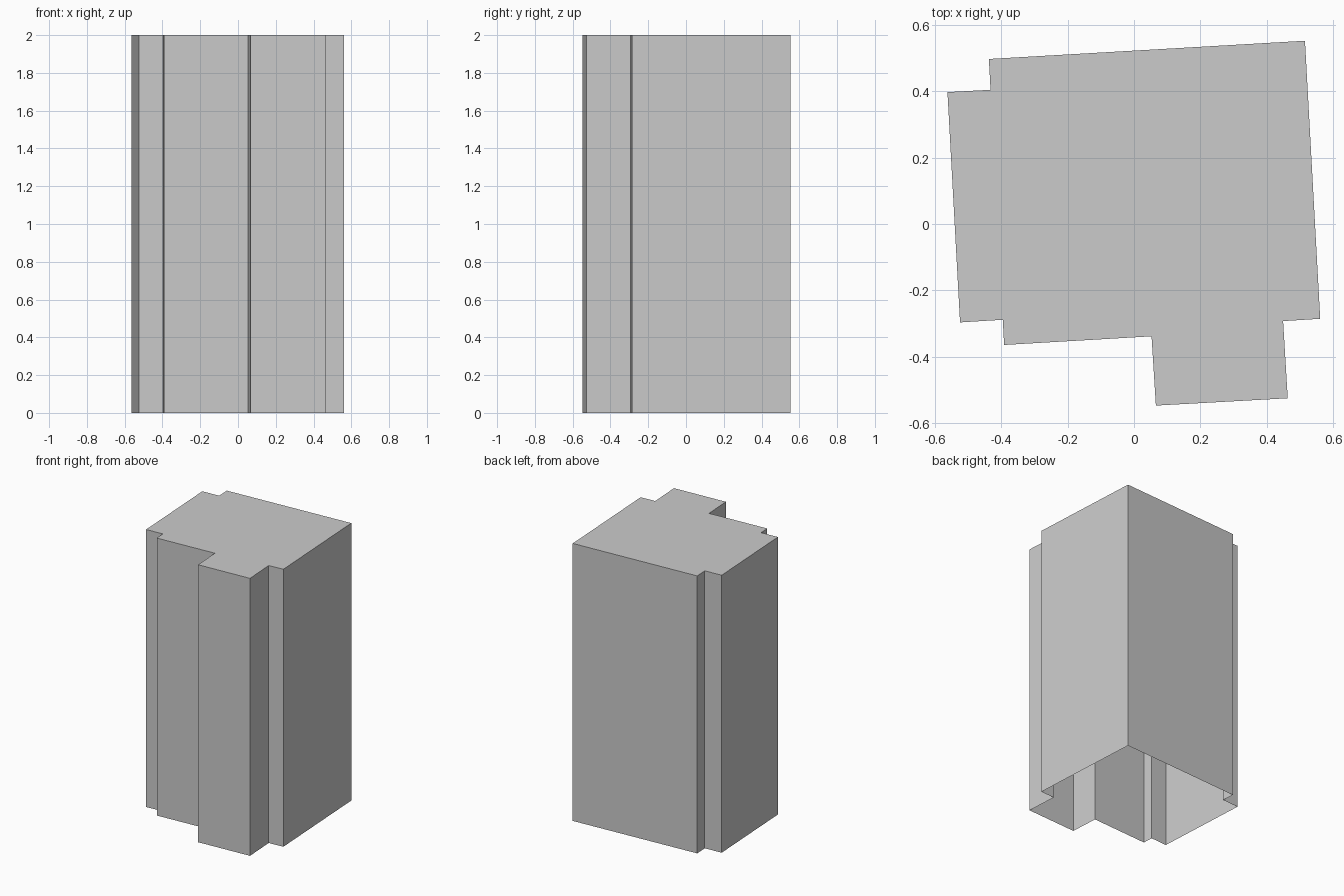
import bpy
import bmesh

cube = bpy.data.objects.get("Cube")
if cube:
    bpy.data.objects.remove(cube, do_unlink=True)

HEIGHT = 2.0

# Footprint, clockwise from the back left notch
OUTLINE = [
    (-0.438, 0.498), (0.516, 0.553), (0.562, -0.286), (0.450, -0.293),
    (0.464, -0.526), (0.066, -0.548), (0.053, -0.339), (-0.392, -0.365),
    (-0.396, -0.289), (-0.525, -0.297), (-0.563, 0.398), (-0.433, 0.405),
]


def make_material(name, value):
    mat = bpy.data.materials.new(name)
    mat.use_nodes = True
    colour = (value, value, value, 1.0)
    mat.diffuse_color = colour
    mat.node_tree.nodes["Principled BSDF"].inputs["Base Color"].default_value = colour
    return mat


# Extrude the footprint into walls with a flat roof; the underside stays open
bm = bmesh.new()
base = bm.faces.new([bm.verts.new((x, y, 0.0)) for x, y in reversed(OUTLINE)])
result = bmesh.ops.extrude_face_region(bm, geom=[base], use_keep_orig=True)
top_verts = [v for v in result["geom"] if isinstance(v, bmesh.types.BMVert)]
bmesh.ops.translate(bm, verts=top_verts, vec=(0.0, 0.0, HEIGHT))
bmesh.ops.recalc_face_normals(bm, faces=bm.faces)
floor = [f for f in bm.faces if all(v.co.z < HEIGHT / 2 for v in f.verts)]
bmesh.ops.delete(bm, geom=floor, context="FACES_ONLY")

mesh = bpy.data.meshes.new("building_shell")
bm.to_mesh(mesh)
bm.free()
mesh.materials.append(make_material("light_grey", 0.6))
shell = bpy.data.objects.new("building_shell", mesh)
bpy.context.collection.objects.link(shell)
